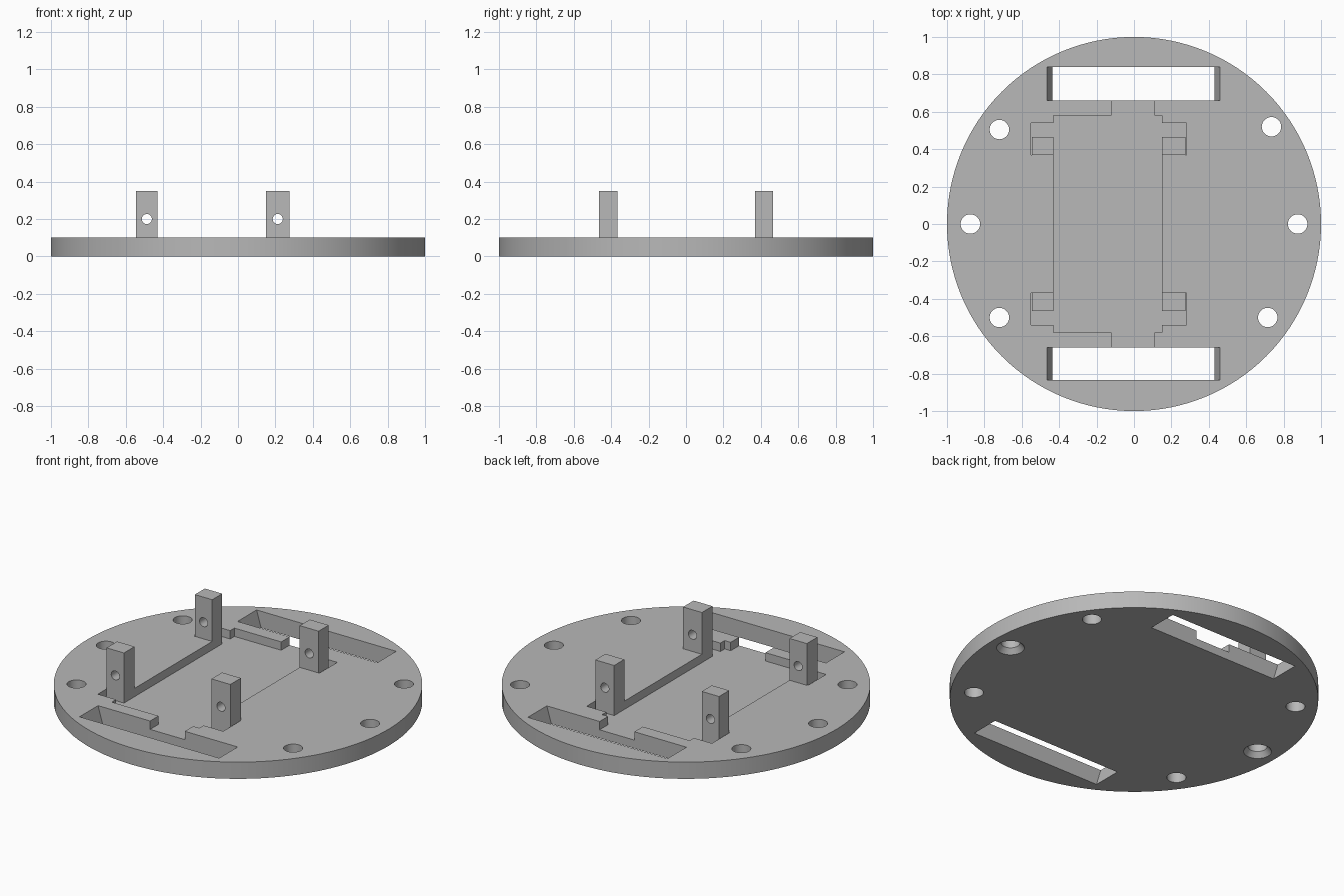
import bpy
import bmesh
import math

cube = bpy.data.objects.get("Cube")
if cube:
    bpy.data.objects.remove(cube, do_unlink=True)

THICK = 0.10      # plate thickness
FLOOR = 0.05      # height of the recess floor
POST_TOP = 0.35

grey = bpy.data.materials.new("light_grey")
grey.use_nodes = True
GREY = (0.48, 0.48, 0.48, 1)
grey.diffuse_color = GREY
grey.node_tree.nodes["Principled BSDF"].inputs["Base Color"].default_value = GREY


def make_object(name, bm):
    bmesh.ops.recalc_face_normals(bm, faces=bm.faces)
    mesh = bpy.data.meshes.new(name)
    bm.to_mesh(mesh)
    bm.free()
    mesh.materials.append(grey)
    obj = bpy.data.objects.new(name, mesh)
    bpy.context.collection.objects.link(obj)
    return obj


def loft(name, low, high, z0, z1):
    """Solid between two outlines with matching points."""
    bm = bmesh.new()
    a = [bm.verts.new((x, y, z0)) for x, y in low]
    b = [bm.verts.new((x, y, z1)) for x, y in high]
    bm.faces.new(a[::-1])
    bm.faces.new(b)
    for i in range(len(a)):
        j = (i + 1) % len(a)
        bm.faces.new((a[i], a[j], b[j], b[i]))
    return make_object(name, bm)


def ring(x, y, r, n):
    return [(x + r * math.cos(math.tau * i / n), y + r * math.sin(math.tau * i / n))
            for i in range(n)]


def rect(x0, x1, y0, y1):
    return [(x0, y0), (x1, y0), (x1, y1), (x0, y1)]


def cut(target, cutter):
    mod = target.modifiers.new("cut", "BOOLEAN")
    mod.operation = "DIFFERENCE"
    mod.solver = "EXACT"
    mod.object = cutter
    bpy.context.view_layer.objects.active = target
    bpy.ops.object.modifier_apply(modifier=mod.name)
    bpy.data.objects.remove(cutter, do_unlink=True)


# Round base plate
disc = ring(0, 0, 1, 128)
plate = loft("base_plate", disc, disc, 0, THICK)

# Stepped recess with post pockets and a channel into each slot
right_side = [(0.11, 0.70), (0.11, 0.58), (0.15, 0.58), (0.15, 0.54), (0.28, 0.54),
              (0.28, 0.37), (0.15, 0.37)]
left_side = [(-0.12, 0.70), (-0.12, 0.58), (-0.43, 0.58), (-0.43, 0.54), (-0.55, 0.54),
             (-0.55, 0.37), (-0.43, 0.37)]
outline = (right_side + [(x, -y) for x, y in right_side[::-1]]
           + [(x, -y) for x, y in left_side] + left_side[::-1])
cut(plate, loft("recess_cutter", outline, outline, FLOOR, 0.2))

# Long slots whose end walls slope outward to the top
for y0, y1 in ((0.66, 0.84), (-0.835, -0.66)):
    cut(plate, loft("slot_cutter", rect(-0.435, 0.43, y0, y1),
                    rect(-0.465, 0.46, y0, y1), 0, THICK))

# Screw holes around the rim
for x, y in ((-0.72, 0.505), (0.735, 0.52), (-0.72, -0.5), (0.715, -0.5),
             (-0.875, 0), (0.875, 0)):
    hole = ring(x, y, 0.052, 32)
    cut(plate, loft("hole_cutter", hole, hole, -0.1, 0.2))
    if y == 0:  # side holes are countersunk underneath
        cut(plate, loft("sink_cutter", ring(x, y, 0.076, 32), hole, 0, 0.03))

# Four upright posts, each drilled front to back
posts = []
for side, x0, x1 in (("right", -0.545, -0.43), ("left", 0.15, 0.275)):
    for end, y0, y1 in (("front", -0.465, -0.365), ("back", 0.37, 0.465)):
        foot = rect(x0, x1, y0, y1)
        post = loft(f"{end}_{side}_post", foot, foot, FLOOR, POST_TOP)
        drill_ring = ring((x0 + x1) / 2, 0.2, 0.027, 24)
        drill = loft("drill_cutter", drill_ring, drill_ring, -1, 1)
        drill.rotation_euler.x = math.pi / 2
        bpy.context.view_layer.update()
        cut(post, drill)
        posts.append(post)

# Smooth round walls, sharp edges kept
bpy.ops.object.select_all(action="DESELECT")
for obj in [plate] + posts:
    obj.select_set(True)
bpy.context.view_layer.objects.active = plate
bpy.ops.object.shade_smooth_by_angle(angle=math.radians(30))
